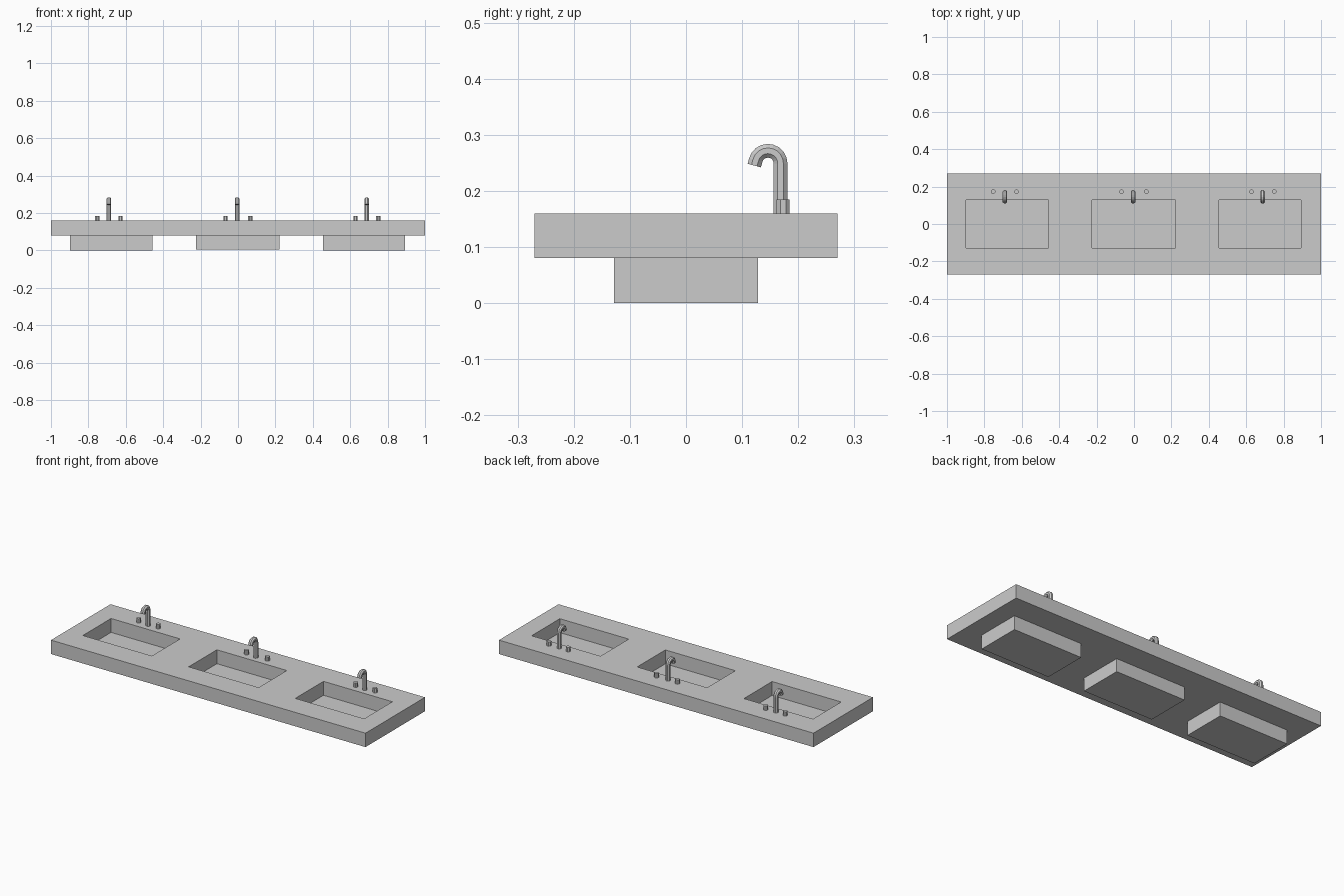
import bpy, bmesh, math
from mathutils import Vector

if "Cube" in bpy.data.objects:
    bpy.data.objects.remove(bpy.data.objects["Cube"])

TOP, UNDER = 0.16, 0.08
BASIN_Y = (-0.128, 0.128)
# x start, x end, underside z, spout x, tap xs
UNITS = [
    ("left", -0.897, -0.458, 0.0, -0.69, (-0.753, -0.628)),
    ("middle", -0.224, 0.221, 0.005, -0.005, (-0.067, 0.066)),
    ("right", 0.454, 0.892, 0.0, 0.688, (0.628, 0.75)),
]


def finish(name, bm):
    bmesh.ops.recalc_face_normals(bm, faces=bm.faces[:])
    mesh = bpy.data.meshes.new(name)
    bm.to_mesh(mesh)
    bm.free()
    obj = bpy.data.objects.new(name, mesh)
    bpy.context.collection.objects.link(obj)
    return obj


def box(name, x0, x1, y0, y1, z0, z1):
    bm = bmesh.new()
    bmesh.ops.create_cube(bm, size=1)
    for v in bm.verts:
        v.co = Vector(((x0 + x1) / 2 + v.co.x * (x1 - x0),
                       (y0 + y1) / 2 + v.co.y * (y1 - y0),
                       (z0 + z1) / 2 + v.co.z * (z1 - z0)))
    return finish(name, bm)


def tube(name, x, path, radius, sides=8):
    """Sweep a polygon along (y, z, angle) stations; angle is the ring's tilt."""
    bm = bmesh.new()
    rings = []
    for y, z, a in path:
        ring = []
        for i in range(sides):
            t = math.tau * (i + 0.5) / sides
            r = radius * math.cos(t)
            ring.append(bm.verts.new((x + radius * math.sin(t),
                                      y + r * math.cos(a), z + r * math.sin(a))))
        rings.append(ring)
    for a, b in zip(rings, rings[1:]):
        for i in range(sides):
            j = (i + 1) % sides
            bm.faces.new((a[i], a[j], b[j], b[i]))
    bm.faces.new(rings[0])
    bm.faces.new(rings[-1])
    return finish(name, bm)


# Countertop: grid of cells with three openings, extruded down
xs = [-1] + [x for u in UNITS for x in u[1:3]] + [1]
ys = [-0.27, *BASIN_Y, 0.27]
bm = bmesh.new()
grid = [[bm.verts.new((x, y, TOP)) for y in ys] for x in xs]
for i in range(len(xs) - 1):
    for j in range(3):
        if not (j == 1 and i % 2 == 1):
            bm.faces.new((grid[i][j], grid[i + 1][j], grid[i + 1][j + 1], grid[i][j + 1]))
top_faces = bm.faces[:]
ext = bmesh.ops.extrude_face_region(bm, geom=top_faces, use_keep_orig=True)
low = [g for g in ext["geom"] if isinstance(g, bmesh.types.BMVert)]
bmesh.ops.translate(bm, verts=low, vec=(0, 0, UNDER - TOP))
finish("countertop", bm)

# Spout path: riser, hooked arc and short straight outlet
CY, CZ, R = 0.146, 0.249, 0.0225
END = math.radians(165)
spout = [(CY + R, TOP, 0)]
for k in range(10):
    a = END * k / 9
    spout.append((CY + R * math.cos(a), CZ + R * math.sin(a), a))
y, z, a = spout[-1]
spout.append((y - 0.01 * math.sin(a), z + 0.01 * math.cos(a), a))

# Basins, spouts and taps
for side, x0, x1, z0, sx, taps in UNITS:
    box(side + "_basin", x0, x1, *BASIN_Y, z0, UNDER)
    tube(side + "_spout", sx, spout, 0.0133)
    for n, tx in enumerate(taps):
        tube(f"{side}_tap_{n + 1}", tx, [(0.173, TOP, 0), (0.173, 0.185, 0)], 0.0125)
